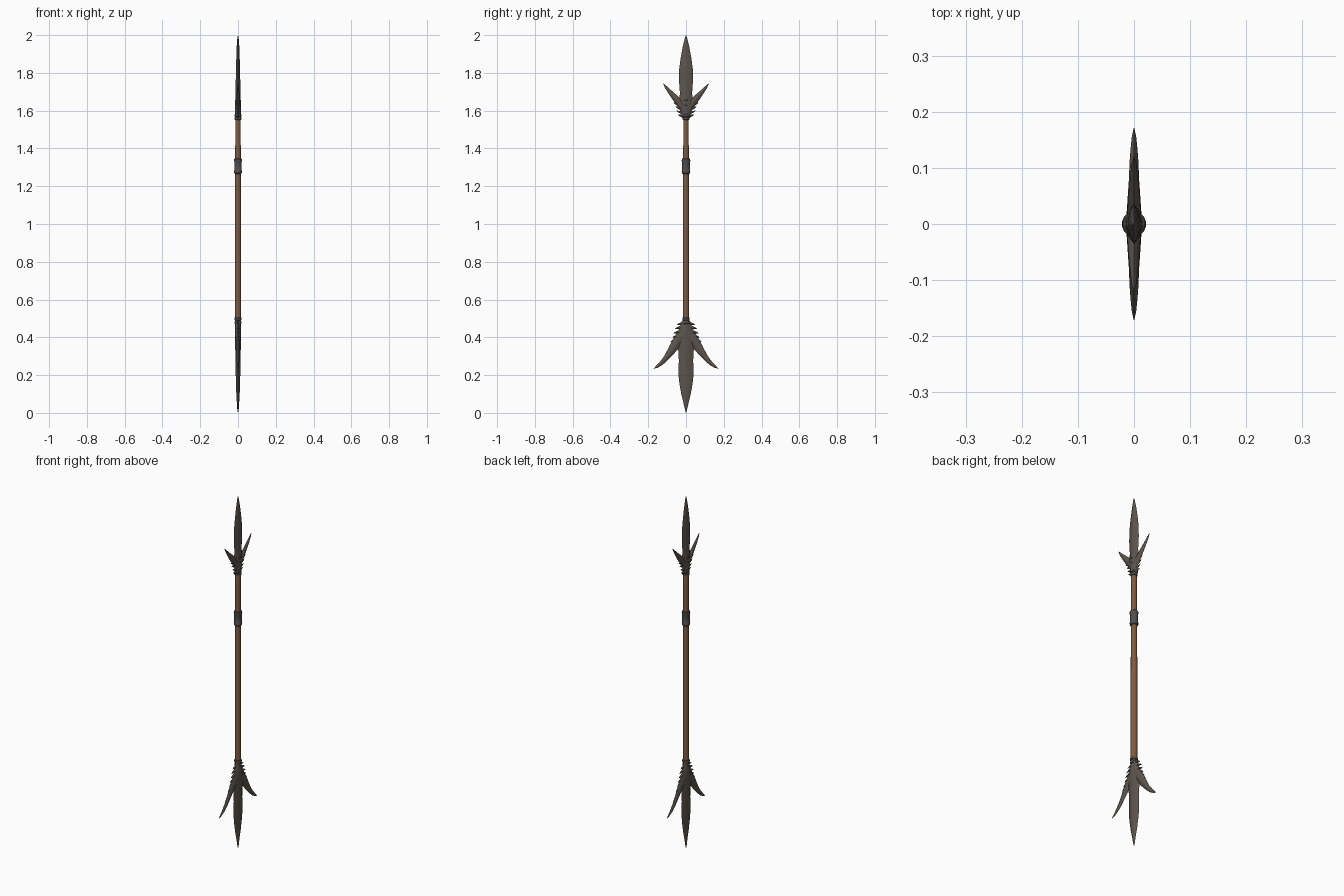
import bpy, bmesh, math
from mathutils import Vector


def mat(name, c):
    m = bpy.data.materials.new(name)
    m.diffuse_color = (*c, 1)
    return m


wood = mat("brown wood", (0.22, 0.105, 0.05))
metal = mat("dark bronze metal", (0.11, 0.09, 0.074))
iron = mat("grey iron", (0.085, 0.08, 0.075))


def finish(name, bm, m, angle=30):
    bmesh.ops.recalc_face_normals(bm, faces=bm.faces)
    me = bpy.data.meshes.new(name)
    bm.to_mesh(me)
    bm.free()
    o = bpy.data.objects.new(name, me)
    bpy.context.collection.objects.link(o)
    me.materials.append(m)
    bpy.ops.object.select_all(action='DESELECT')
    o.select_set(True)
    bpy.context.view_layer.objects.active = o
    bpy.ops.object.shade_smooth_by_angle(angle=math.radians(angle))
    return o


def skin(bm, rings):
    vs = [[bm.verts.new(p) for p in r] for r in rings]
    n = len(vs[0])
    for a, b in zip(vs, vs[1:]):
        for i in range(n):
            bm.faces.new((a[i], a[(i + 1) % n], b[(i + 1) % n], b[i]))
    bm.faces.new(vs[0])
    bm.faces.new(vs[-1])


# flattened lens section as fractions of (half width, half thickness)
LENS = [(1, 0), (.5, .7), (.08, 1), (-.08, 1), (-.5, .7),
        (-1, 0), (-.5, -.7), (-.08, -1), (.08, -1), (.5, -.7)]


def blade_loft(bm, pts):
    """pts: (y, z, half width, half thickness) along a path in the YZ plane"""
    rings = []
    for i, (y, z, w, t) in enumerate(pts):
        a, b = pts[max(i - 1, 0)], pts[min(i + 1, len(pts) - 1)]
        d = Vector((0, b[0] - a[0], b[1] - a[1])).normalized()
        n = Vector((0, -d.z, d.y))
        rings.append([Vector((0, y, z)) + n * (u * w) + Vector((v * t, 0, 0))
                      for u, v in LENS])
    skin(bm, rings)


def head(name, body, barb, spikes, lift):
    bm = bmesh.new()
    blade_loft(bm, [(0, *p) for p in body])
    for s in (1, -1):
        blade_loft(bm, [(s * y, z, w, t) for y, z, w, t in barb])
        # short saw teeth along the socket edge
        for y, z in spikes:
            blade_loft(bm, [(s * (y - .022), z - lift, .011, .008),
                            (s * y, z, .007, .005),
                            (s * (y + .012), z + lift * .4, .004, .003),
                            (s * (y + .021), z + lift, .0006, .0005)])
    return finish(name, bm, metal)


# upper spear head
head("upper_blade",
     [(1.555, .018, .015), (1.58, .024, .016), (1.61, .034, .0155),
      (1.64, .041, .015), (1.665, .036, .014), (1.69, .032, .0135),
      (1.76, .037, .012), (1.82, .036, .011), (1.88, .028, .009),
      (1.94, .017, .007), (1.98, .007, .004), (2.0, .0006, .0006)],
     [(.012, 1.615, .022, .012), (.035, 1.643, .020, .011), (.062, 1.673, .016, .009),
      (.09, 1.705, .010, .006), (.108, 1.727, .006, .004), (.12, 1.744, .0006, .0006)],
     [(.023, 1.572), (.029, 1.592), (.036, 1.614), (.045, 1.635)], .008)

# lower spear head
head("lower_blade",
     [(.49, .02, .015), (.46, .032, .017), (.43, .043, .017), (.39, .053, .016),
      (.36, .047, .015), (.33, .041, .0145), (.28, .038, .014), (.2, .04, .012),
      (.15, .034, .011), (.1, .025, .009), (.05, .013, .006), (.02, .006, .004),
      (0, .0006, .0006)],
     [(.02, .41, .032, .013), (.05, .37, .027, .011), (.08, .325, .020, .009),
      (.108, .287, .014, .008), (.135, .259, .010, .006), (.155, .244, .006, .004),
      (.171, .234, .0006, .0006)],
     [(.027, .472), (.039, .45), (.046, .427), (.052, .405), (.06, .383), (.069, .362)], -.006)


def turned(name, profile, m, sides=12, sy=1.0):
    bm = bmesh.new()
    skin(bm, [[Vector((r * math.cos(2 * math.pi * (k + .5) / sides),
                       sy * r * math.sin(2 * math.pi * (k + .5) / sides), z))
               for k in range(sides)] for r, z in profile])
    return finish(name, bm, m, 35)


# shaft
turned("shaft", [(.0165, .48), (.0165, 1.0), (.0155, 1.3), (.0145, 1.57)], wood)

# grip collar with rolled rims
turned("grip_collar", [(.017, 1.266), (.0205, 1.27), (.0215, 1.28), (.0195, 1.286),
                       (.0195, 1.33), (.0215, 1.335), (.0205, 1.345), (.017, 1.348)], iron, 16, 1.08)

# binding rings at the sockets
for i, (z, r) in enumerate([(.478, .019), (.498, .020), (1.558, .0185), (1.574, .019)]):
    turned(f"binding_ring_{i}", [(r - .004, z - .008), (r, z - .005),
                                 (r, z + .005), (r - .004, z + .008)], iron)

# small bands wrapped over the upper socket
for i, z in enumerate((1.625, 1.652)):
    turned(f"socket_band_{i}", [(.013, z - .006), (.017, z - .003),
                                (.017, z + .003), (.013, z + .006)], iron)
